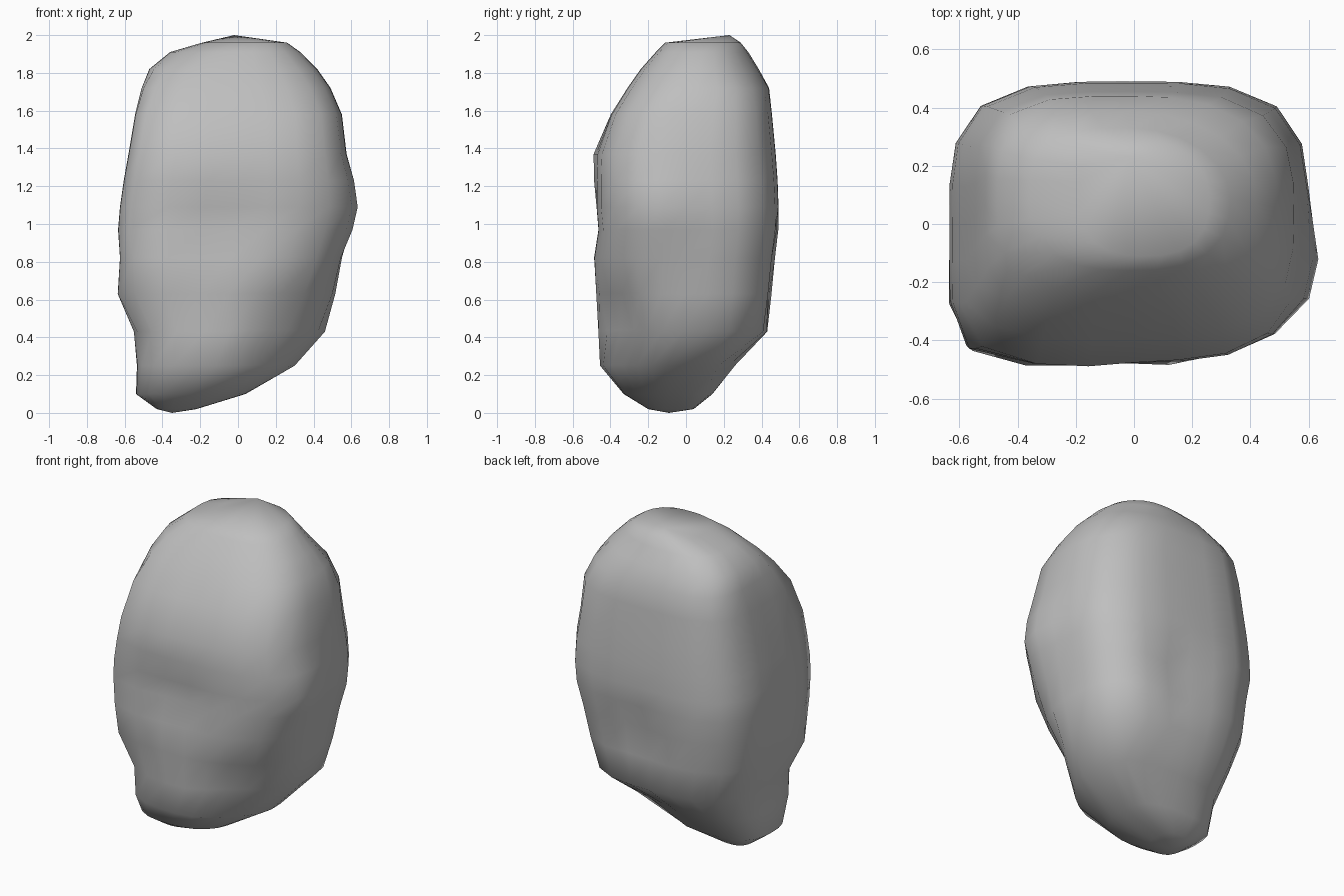
import bpy, bmesh, math
from mathutils import Vector

if "Cube" in bpy.data.objects:
    bpy.data.objects.remove(bpy.data.objects["Cube"], do_unlink=True)

SIDES = 24

# Stone outline: height, then x range and y range of each cross-section
SECTIONS = [
    (0.02, -0.43, -0.22, -0.20, 0.04),
    (0.10, -0.54, 0.04, -0.33, 0.14),
    (0.25, -0.535, 0.30, -0.455, 0.26),
    (0.43, -0.55, 0.46, -0.465, 0.43),
    (0.63, -0.615, 0.515, -0.475, 0.455),
    (0.82, -0.62, 0.55, -0.49, 0.475),
    (0.97, -0.635, 0.585, -0.465, 0.49),
    (1.09, -0.625, 0.60, -0.475, 0.49),
    (1.23, -0.605, 0.595, -0.475, 0.485),
    (1.37, -0.58, 0.575, -0.47, 0.475),
    (1.58, -0.545, 0.55, -0.395, 0.455),
    (1.72, -0.51, 0.49, -0.31, 0.44),
    (1.82, -0.47, 0.42, -0.24, 0.385),
    (1.91, -0.36, 0.33, -0.16, 0.33),
    (1.96, -0.19, 0.26, -0.11, 0.29),
]

# Corner squareness at each height, by quadrant signs of x and y
LEVELS = (0.1, 0.4, 1.0, 1.6, 1.85)
CORNERS = {(1, 1): (3.0, 3.2, 3.6, 3.2, 2.0), (-1, 1): (2.9, 2.9, 3.6, 4.0, 3.5),
           (-1, -1): (2.7, 3.2, 7.0, 6.0, 2.6), (1, -1): (2.2, 1.5, 3.1, 3.1, 2.6)}

# Worn hollows and knobs: centre, radius, push
DENTS = [
    ((-0.07, -0.48, 0.94), 0.22, (0, 0.025, 0)),
    ((-0.20, -0.47, 1.37), 0.30, (0, -0.02, 0)),
    ((0.25, -0.40, 0.42), 0.34, (-0.02, 0.03, 0.01)),
    ((0.60, -0.18, 1.09), 0.30, (0.04, 0, 0)),
    ((-0.61, -0.24, 0.63), 0.28, (-0.03, 0, 0)),
    ((0.05, 0.47, 0.78), 0.28, (0, -0.045, 0)),
    ((0.08, 0.22, 0.24), 0.22, (0, -0.025, 0.02)),
]


def squareness(quadrant, z):
    values = CORNERS[quadrant]
    z = max(LEVELS[0], min(LEVELS[-1], z))
    k = max(i for i in range(len(LEVELS) - 1) if LEVELS[i] <= z)
    t = (z - LEVELS[k]) / (LEVELS[k + 1] - LEVELS[k])
    return values[k] + t * (values[k + 1] - values[k])


def section_point(section, angle):
    z, x0, x1, y0, y1 = section
    c, s = math.cos(angle), math.sin(angle)
    n = squareness((1 if c >= 0 else -1, 1 if s >= 0 else -1), z)
    r = (abs(c) ** n + abs(s) ** n) ** (-1 / n)
    return Vector(((x0 + x1) / 2 + r * c * (x1 - x0) / 2,
                   (y0 + y1) / 2 + r * s * (y1 - y0) / 2, z))


# Loft the sections into a closed stone
bm = bmesh.new()
rings = [[bm.verts.new(section_point(sec, math.tau * i / SIDES)) for i in range(SIDES)]
         for sec in SECTIONS]
for low, high in zip(rings, rings[1:]):
    for i in range(SIDES):
        j = (i + 1) % SIDES
        bm.faces.new((low[i], low[j], high[j], high[i]))
for ring, tip in ((rings[0], (-0.35, -0.09, 0)), (rings[-1], (-0.02, 0.23, 2.0))):
    end = bm.verts.new(tip)
    for i in range(SIDES):
        bm.faces.new((ring[i], ring[(i + 1) % SIDES], end))

# Press the hollows in and the knobs out with a soft falloff
for centre, radius, push in DENTS:
    for v in bm.verts:
        d = (v.co - Vector(centre)).length / radius
        if d < 1:
            v.co += Vector(push) * (1 - d * d) ** 2

bmesh.ops.recalc_face_normals(bm, faces=bm.faces)
mesh = bpy.data.meshes.new("stone")
bm.to_mesh(mesh)
bm.free()
mesh.shade_smooth()
stone = bpy.data.objects.new("stone", mesh)
bpy.context.collection.objects.link(stone)

# Plain grey
grey = bpy.data.materials.new("stone_grey")
grey.use_nodes = True
colour = (0.52, 0.52, 0.52, 1)
grey.diffuse_color = colour
grey.node_tree.nodes["Principled BSDF"].inputs["Base Color"].default_value = colour
mesh.materials.append(grey)
